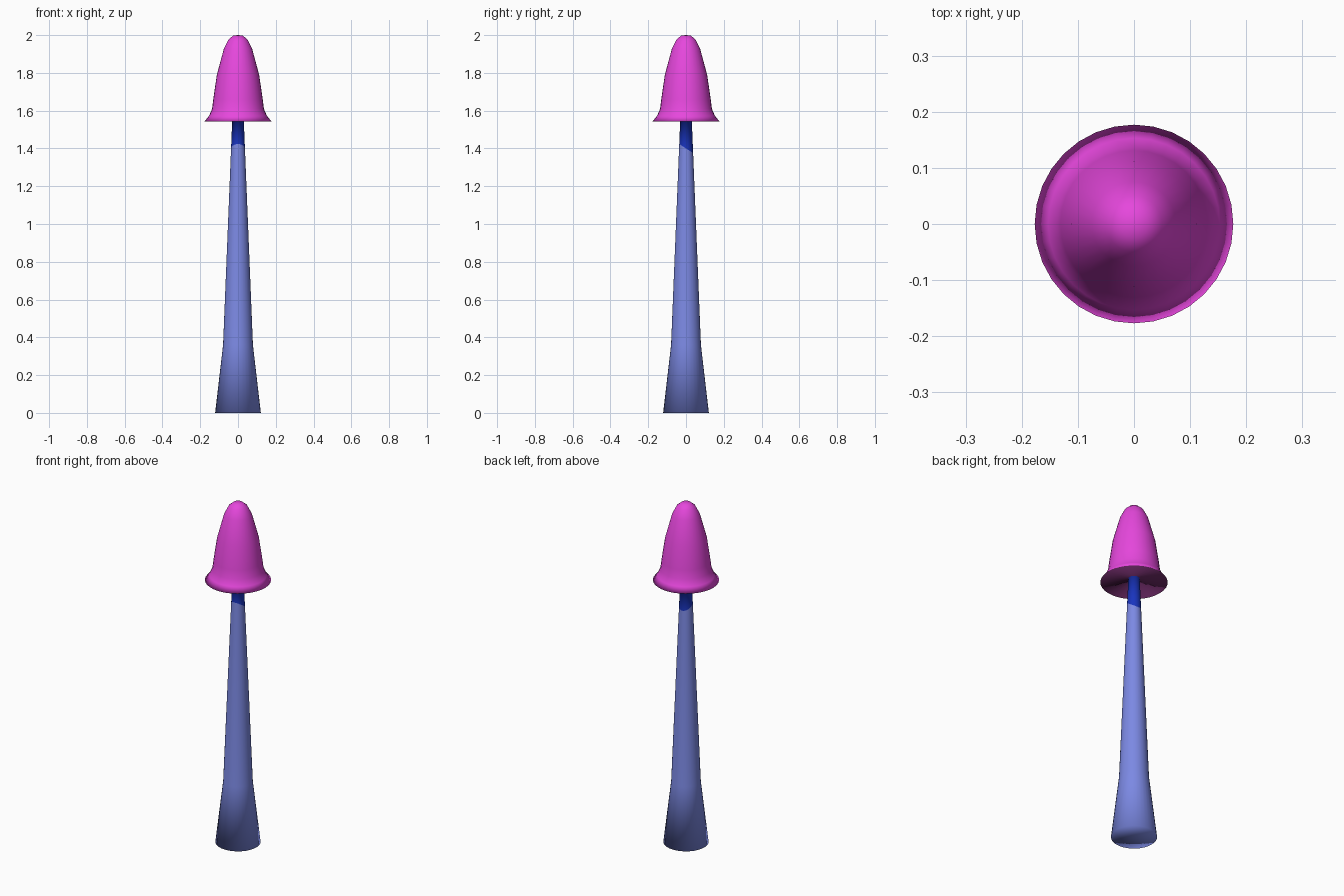
import bpy, bmesh, math
from mathutils import Vector

if "Cube" in bpy.data.objects:
    bpy.data.objects.remove(bpy.data.objects["Cube"])

SIDES = 32


def material(name, rgb):
    mat = bpy.data.materials.new(name)
    mat.diffuse_color = (*rgb, 1.0)
    mat.use_nodes = True
    mat.node_tree.nodes["Principled BSDF"].inputs["Base Color"].default_value = mat.diffuse_color
    return mat


def lathe(bm, profile):
    """Revolve (radius, z) points around z; radius 0 becomes a single pole."""
    rings = []
    for r, z in profile:
        n = 1 if r == 0 else SIDES
        rings.append([bm.verts.new((r * math.sin(2 * math.pi * i / SIDES),
                                    -r * math.cos(2 * math.pi * i / SIDES), z)) for i in range(n)])
    for a, b in zip(rings, rings[1:]):
        for i in range(SIDES):
            j = (i + 1) % SIDES
            quad = [a[i % len(a)], a[j % len(a)], b[j % len(b)], b[i % len(b)]]
            bm.faces.new(list(dict.fromkeys(quad)))


# stem: closed foot, long taper, then joined into the underside of the cap
stem = [(0, 0), (0.121, 0), (0.079, 0.36), (0.03, 1.565)]
# cap: rim, flared lip, bell and rounded crown
cap = [(0.177, 1.543), (0.153, 1.573), (0.137, 1.61), (0.131, 1.66), (0.112, 1.79),
       (0.075, 1.927), (0.05, 1.977), (0.025, 1.998), (0, 2.0)]

bm = bmesh.new()
lathe(bm, stem + cap)

# slanted cut where the blue neck band starts
cut_point, cut_normal = Vector((0, 0, 1.40)), Vector((0, 0.65, 1)).normalized()
stem_faces = [f for f in bm.faces if max((v.co.z for v in f.verts)) < 1.57
              and min((v.co.z for v in f.verts)) < 1.5]
geom = stem_faces + list({e for f in stem_faces for e in f.edges}) \
    + list({v for f in stem_faces for v in f.verts})
bmesh.ops.bisect_plane(bm, geom=geom, plane_co=cut_point, plane_no=cut_normal)
bmesh.ops.recalc_face_normals(bm, faces=bm.faces[:])

# colours by height, radius and direction: stem, neck band, cap, underside
for f in bm.faces:
    c = f.calc_center_median()
    f.smooth = True
    if c.z > 1.5 and c.xy.length > 0.04 or c.z > 1.57:
        f.material_index = 3 if f.normal.z < -0.5 else 2
    elif (c - cut_point).dot(cut_normal) > 0:
        f.material_index = 1

mesh = bpy.data.meshes.new("mushroom")
bm.to_mesh(mesh)
bm.free()
for m in (material("pale blue stem", (0.20, 0.25, 0.77)),
          material("deep blue neck", (0.010, 0.035, 0.52)),
          material("magenta cap", (0.79, 0.063, 0.72)),
          material("dark plum underside", (0.12, 0.018, 0.105))):
    mesh.materials.append(m)
bpy.context.collection.objects.link(bpy.data.objects.new("mushroom", mesh))
